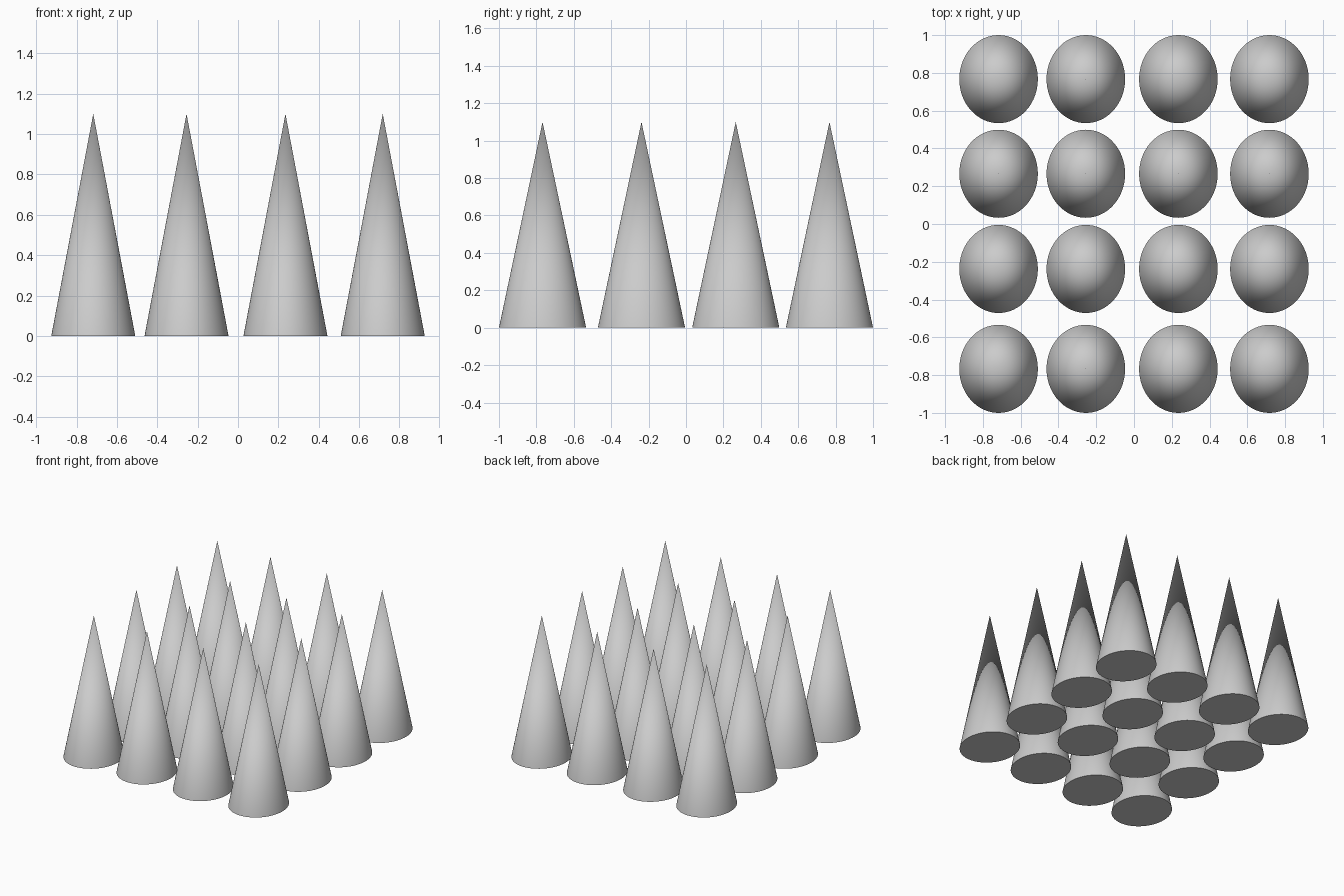
import bpy
import math

cube = bpy.data.objects.get("Cube")
if cube:
    bpy.data.objects.remove(cube, do_unlink=True)

# Single plain grey
grey = bpy.data.materials.new("light_grey")
grey.use_nodes = True
colour = (0.6, 0.6, 0.6, 1.0)
grey.diffuse_color = colour
grey.node_tree.nodes["Principled BSDF"].inputs["Base Color"].default_value = colour

HEIGHT = 1.1
RADIUS_X, RADIUS_Y = 0.208, 0.233
COLUMNS = (-0.717, -0.255, 0.235, 0.717)
ROWS = (-0.767, -0.238, 0.266, 0.767)


def add_spike(name, x, y):
    """Slightly oval cone standing on the ground."""
    bpy.ops.mesh.primitive_cone_add(vertices=64, radius1=1, radius2=0, depth=HEIGHT,
                                    location=(x, y, HEIGHT / 2))
    spike = bpy.context.object
    spike.name = name
    spike.scale = (RADIUS_X, RADIUS_Y, 1)
    bpy.ops.object.transform_apply(location=False, rotation=False, scale=True)
    spike.data.materials.append(grey)
    bpy.ops.object.shade_smooth_by_angle(angle=math.radians(30))


# Four by four field of cones
for r, y in enumerate(ROWS, 1):
    for c, x in enumerate(COLUMNS, 1):
        add_spike(f"cone_row{r}_column{c}", x, y)
